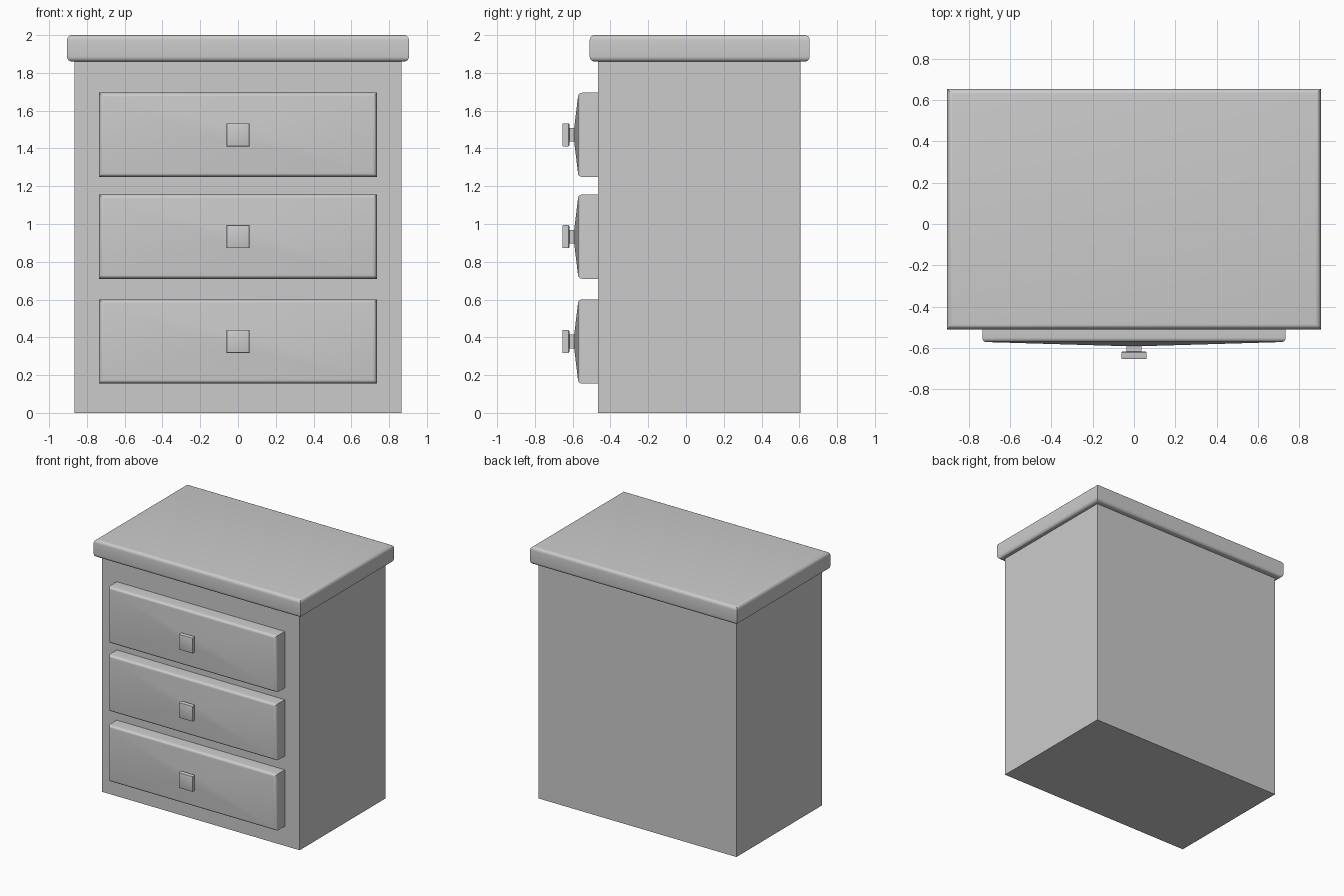
import bpy, bmesh, math
from mathutils import Matrix

if "Cube" in bpy.data.objects:
    bpy.data.objects.remove(bpy.data.objects["Cube"])


def loft(name, rings, matrix):
    """Stack centred rectangles (half width, half height, depth) into a closed solid."""
    bm = bmesh.new()
    loops = [[bm.verts.new((sx * a, sy * b, d))
              for sx, sy in ((-1, -1), (1, -1), (1, 1), (-1, 1))] for a, b, d in rings]
    bm.faces.new(loops[0][::-1])
    bm.faces.new(loops[-1])
    for lo, hi in zip(loops, loops[1:]):
        for i in range(4):
            j = (i + 1) % 4
            bm.faces.new((lo[i], lo[j], hi[j], hi[i]))
    bm.transform(matrix)
    bmesh.ops.recalc_face_normals(bm, faces=bm.faces)
    mesh = bpy.data.meshes.new(name)
    bm.to_mesh(mesh)
    bm.free()
    ob = bpy.data.objects.new(name, mesh)
    bpy.context.collection.objects.link(ob)
    bpy.ops.object.select_all(action='DESELECT')
    ob.select_set(True)
    bpy.context.view_layer.objects.active = ob
    bpy.ops.object.shade_smooth_by_angle(angle=math.radians(30))
    return ob


def rounded_end(a, b, d, r, n=5):
    """Rings that round the edges of a rectangle ending at depth d."""
    arc = [math.pi / 2 * i / n for i in range(n + 1)]
    return [(a - r + r * math.cos(t), b - r + r * math.cos(t), d - r + r * math.sin(t)) for t in arc]


# Cabinet body
loft("cabinet_body", [(0.865, 0.535, 0), (0.865, 0.535, 1.86)], Matrix.Translation((0, 0.07, 0)))

# Top slab with rounded upper and lower edges
upper = rounded_end(0.905, 0.5825, 0.07, 0.026)
lower = [(a, b, -d) for a, b, d in reversed(upper)]
loft("top_slab", lower + upper, Matrix.Translation((0, 0.0725, 1.93)))

# Drawer fronts with a shallow raised pyramid, each with a square knob
front = Matrix.Rotation(math.pi / 2, 4, 'X')
for label, z in (("lower", 0.378), ("middle", 0.933), ("upper", 1.472)):
    place = Matrix.Translation((0, -0.465, z)) @ front
    panel = [(0.735, 0.223, 0)] + rounded_end(0.735, 0.223, 0.107, 0.022)
    loft(label + "_drawer_front", panel + [(0.036, 0.036, 0.127)], place)
    knob = [(0.036, 0.036, 0.12), (0.036, 0.036, 0.153), (0.056, 0.056, 0.153), (0.061, 0.061, 0.157)]
    loft(label + "_knob", knob + rounded_end(0.061, 0.061, 0.19, 0.005, 2), place)
